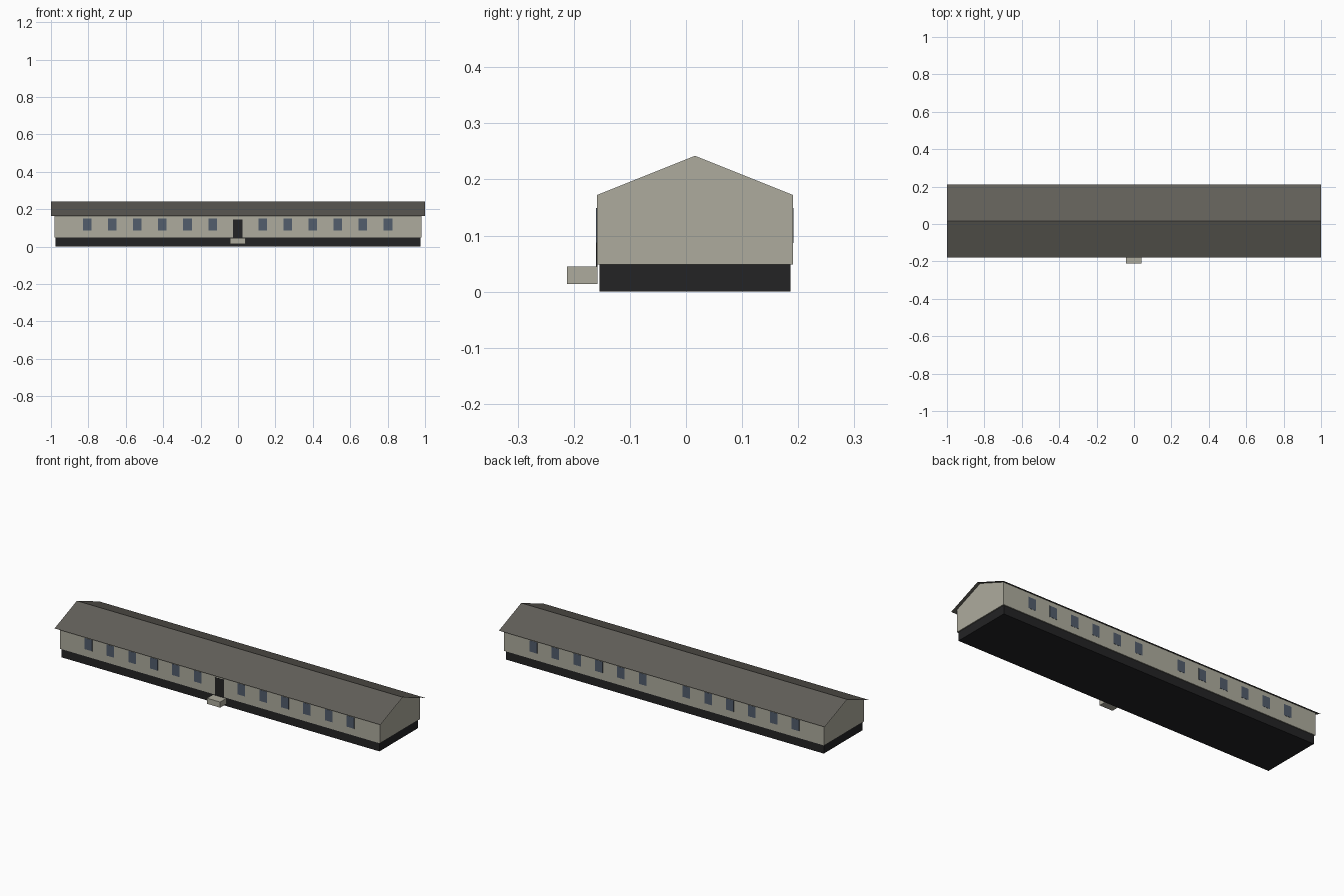
import bpy
import bmesh

cube = bpy.data.objects.get("Cube")
if cube:
    bpy.data.objects.remove(cube, do_unlink=True)


def material(name, rgb):
    mat = bpy.data.materials.new(name)
    mat.use_nodes = True
    colour = (*rgb, 1)
    mat.diffuse_color = colour
    mat.node_tree.nodes["Principled BSDF"].inputs["Base Color"].default_value = colour
    return mat


beige = material("beige siding", (0.42, 0.41, 0.34))
shingle = material("grey brown roofing", (0.12, 0.113, 0.098))
black = material("near black", (0.017, 0.017, 0.018))
glass = material("blue grey glass", (0.085, 0.11, 0.15))


def finish(name, bm, mat):
    mesh = bpy.data.meshes.new(name)
    bm.to_mesh(mesh)
    bm.free()
    mesh.materials.append(mat)
    obj = bpy.data.objects.new(name, mesh)
    bpy.context.collection.objects.link(obj)
    return obj


def box(name, x, y, z, mat):
    """Box between the (low, high) pairs on each axis."""
    bm = bmesh.new()
    bmesh.ops.create_cube(bm, size=1)
    for v in bm.verts:
        v.co = [pair[int(c > 0)] for c, pair in zip(v.co, (x, y, z))]
    return finish(name, bm, mat)


def extrude_profile(name, profile, half_length, mat, closed):
    """Sweep a (y, z) profile along x; a closed one also gets end caps."""
    bm = bmesh.new()
    ends = [[bm.verts.new((s * half_length, y, z)) for y, z in profile] for s in (-1, 1)]
    for i in range(len(profile) - 1):
        bm.faces.new((ends[0][i], ends[0][i + 1], ends[1][i + 1], ends[1][i]))
    if closed:
        bm.faces.new(ends[0])
        bm.faces.new(ends[1][::-1])
    bmesh.ops.recalc_face_normals(bm, faces=bm.faces)
    return finish(name, bm, mat)


# Main dimensions
MID = 0.016
FRONT, BACK = MID - 0.175, MID + 0.175
FLOOR, RIDGE = 0.048, 0.242
SLOPE = 0.4
eave = RIDGE - SLOPE * 0.175

# Foundation, recessed under the walls
box("foundation", (-0.976, 0.976), (FRONT + 0.005, BACK - 0.005), (0, FLOOR), black)

# Walls with gable ends; the slopes are left open for the roof sheets
walls = extrude_profile(
    "walls", [(FRONT, eave), (FRONT, FLOOR), (BACK, FLOOR), (BACK, eave)], 0.982, beige, False)
bm = bmesh.new()
bm.from_mesh(walls.data)
for s in (-1, 1):
    x = s * 0.982
    gable = [(FRONT, FLOOR), (BACK, FLOOR), (BACK, eave), (MID, RIDGE), (FRONT, eave)][::s]
    bm.faces.new([bm.verts.new((x, y, z)) for y, z in gable])
bmesh.ops.remove_doubles(bm, verts=bm.verts, dist=0.0001)
bmesh.ops.recalc_face_normals(bm, faces=bm.faces)
bm.to_mesh(walls.data)
bm.free()

# Thin overhanging roof
REACH = 0.196
drop = RIDGE - SLOPE * REACH
roof = extrude_profile(
    "roof", [(MID - REACH, drop), (MID, RIDGE), (MID + REACH, drop)], 1.0, shingle, False)
bm = bmesh.new()
bm.from_mesh(roof.data)
for f in bm.faces:
    if f.normal.z < 0:
        f.normal_flip()
bm.to_mesh(roof.data)
bm.free()

# Windows in two groups of six along each long wall
for side, wall_y in (("front", FRONT), ("back", BACK)):
    for k in range(-6, 7):
        if k:
            x = k * 0.134 - 0.002
            box(f"{side}_window_{k + 7}", (x - 0.023, x + 0.023),
                (wall_y - 0.001, wall_y + 0.001), (0.087, 0.149), glass)

# Entrance door and its step
box("door", (-0.028, 0.025), (FRONT - 0.001, FRONT + 0.001), (FLOOR - 0.003, 0.145), black)
box("door_step", (-0.042, 0.039), (-0.212, FRONT + 0.001), (0.014, 0.045), beige)
